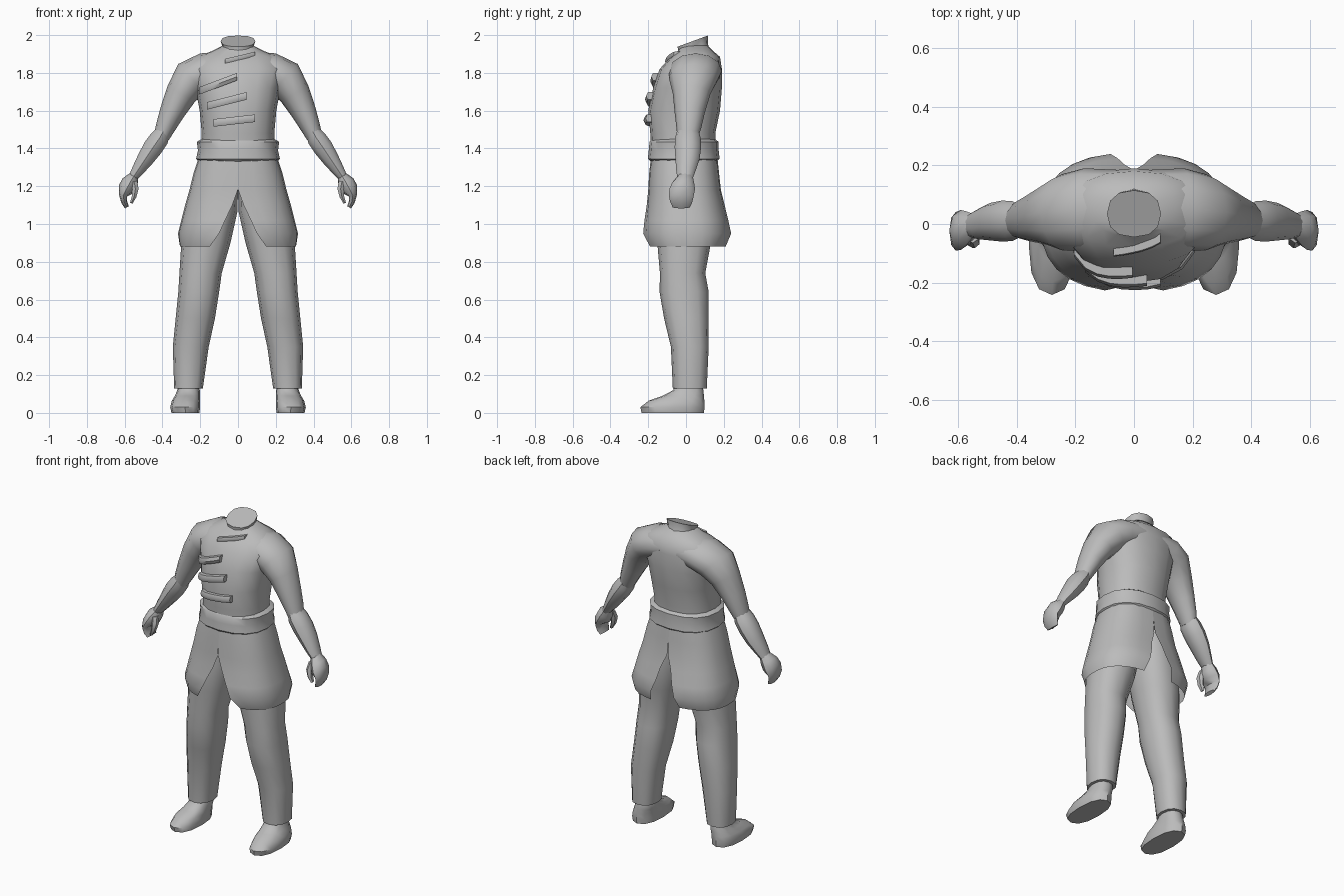
import bpy, bmesh, math
from mathutils import Vector

if "Cube" in bpy.data.objects:
    bpy.data.objects.remove(bpy.data.objects["Cube"])

grey = bpy.data.materials.new("plain grey")
grey.diffuse_color = (0.5, 0.5, 0.5, 1)
grey.use_nodes = True
grey.node_tree.nodes["Principled BSDF"].inputs["Base Color"].default_value = grey.diffuse_color


def finish(name, bm, angle=45):
    bmesh.ops.recalc_face_normals(bm, faces=bm.faces)
    me = bpy.data.meshes.new(name)
    bm.to_mesh(me)
    bm.free()
    me.materials.append(grey)
    ob = bpy.data.objects.new(name, me)
    bpy.context.collection.objects.link(ob)
    bpy.ops.object.select_all(action='DESELECT')
    ob.select_set(True)
    bpy.context.view_layer.objects.active = ob
    bpy.ops.object.shade_smooth_by_angle(angle=math.radians(angle))
    return ob


def loft(name, rings, closed=True, caps=True, angle=45):
    bm = bmesh.new()
    vs = [[bm.verts.new(p) for p in r] for r in rings]
    n = len(vs[0])
    for a, b in zip(vs, vs[1:]):
        for i in range(n if closed else n - 1):
            j = (i + 1) % n
            bm.faces.new((a[i], a[j], b[j], b[i]))
    if caps:
        bm.faces.new(vs[0])
        bm.faces.new(vs[-1])
    return finish(name, bm, angle)


def power(v, e):
    return math.copysign(abs(v) ** e, v)


def oval(z, cx, cy, rx, ry, n=16, tilt=0, e=0.85):
    """Level ring; tilt raises it towards the back."""
    pts = []
    for i in range(n):
        a = 2 * math.pi * i / n
        dy = ry * power(math.sin(a), e)
        pts.append((cx + rx * power(math.cos(a), e), cy + dy, z + tilt * dy))
    return pts


def tube(name, path, side, n=10):
    """Limb through points (x, y, z, thickness, depth along y)."""
    rings = []
    for i, (x, y, z, r, ry) in enumerate(path):
        p, q = path[max(i - 1, 0)], path[min(i + 1, len(path) - 1)]
        t = (Vector(q[:3]) - Vector(p[:3])).normalized()
        e1 = Vector((0, 1, 0))
        e2 = t.cross(e1).normalized()
        ring = []
        for k in range(n):
            a = 2 * math.pi * k / n
            v = Vector((x, y, z)) + e1 * ry * math.cos(a) + e2 * r * math.sin(a)
            ring.append((v.x * side, v.y, v.z))
        rings.append(ring)
    return loft(name, rings)


def lerp(table, z):
    """Interpolate rows (z, values...) sorted by falling z."""
    if z >= table[0][0]:
        return table[0][1:]
    for a, b in zip(table, table[1:]):
        if z >= b[0]:
            t = (a[0] - z) / (a[0] - b[0])
            return [u + (v - u) * t for u, v in zip(a[1:], b[1:])]
    return table[-1][1:]


# Jacket body: z, centre y, half width, half depth
body = [(1.945, .045, .08, .07), (1.915, .05, .14, .095), (1.885, .05, .215, .13),
        (1.82, .025, .255, .165), (1.72, .008, .225, .182), (1.6, -.01, .203, .19),
        (1.48, -.017, .192, .172), (1.36, -.015, .2, .17)]
loft("jacket_body", [oval(z, 0, cy, rx, ry) for z, cy, rx, ry in body])


def front_y(x, z):
    cy, rx, ry = lerp(body, z)
    c = min(abs(x) / rx, .98) ** (1 / .85)
    return cy - ry * math.sqrt(1 - c * c) ** .85


# Standing collar, higher at the back
loft("collar", [oval(1.885, 0, .045, .1, .095, 12, .2), oval(1.92, 0, .04, .076, .078, 12, .3),
                oval(1.968, 0, .035, .092, .08, 12, .37)])

# Waist sash
loft("sash", [oval(z, 0, cy, rx, ry) for z, cy, rx, ry in
              [(1.455, -.015, .185, .16), (1.435, -.01, .218, .183), (1.39, -.012, .212, .185),
               (1.345, -.012, .222, .19), (1.325, -.012, .2, .17)]])


def strap(name, p, q, h, out, steps=5):
    """Raised bar following the chest from p to q (x, z)."""
    rings = []
    for i in range(steps + 1):
        t = i / steps
        x, z = p[0] + (q[0] - p[0]) * t, p[1] + (q[1] - p[1]) * t
        y = front_y(x, z)
        rings.append([(x, y + .02, z - h), (x, y - out * .7, z - h), (x, y - out, z),
                      (x, y - out * .7, z + h), (x, y + .02, z + h)])
    return loft(name, rings, angle=50)


# Three front fastenings and the overlapping lapel edge
for i, (p, q) in enumerate([((-.205, 1.705), (-.005, 1.78)), ((-.165, 1.625), (.045, 1.678)),
                            ((-.13, 1.535), (.09, 1.56))]):
    strap(f"fastening_{i + 1}", p, q, .02, .03)
strap("lapel_edge", (-.07, 1.862), (.09, 1.9), .012, .014)

# Skirt: z, half width, front y, back y, front gap, back gap
skirt = [(1.36, .205, -.185, .165, 0, 0), (1.27, .235, -.195, .175, 0, 0),
         (1.18, .257, -.2, .185, .001, .003), (1.1, .28, -.208, .205, .03, .035),
         (1.02, .3, -.222, .225, .068, .055), (.95, .318, -.232, .242, .1, .08),
         (.88, .308, -.205, .215, .15, .1)]

for side, label in ((1, "left"), (-1, "right")):
    # Skirt panel wrapping from the front slit to the back slit
    rings = []
    for z, rx, yf, yb, gf, gb in skirt:
        e, cy = .8, (yf + yb) / 2
        a0 = -math.pi / 2 + math.asin((gf / rx) ** (1 / e))
        a1 = math.pi / 2 - math.asin((gb / rx) ** (1 / e))
        ring = []
        for k in range(13):
            a = a0 + (a1 - a0) * k / 12
            ring.append((side * rx * power(math.cos(a), e), cy + (yb - yf) / 2 * power(math.sin(a), e), z))
        rings.append(ring)
    loft(label + "_skirt_panel", rings, closed=False, caps=False)

    # Trouser leg: z, x, y, half width, half depth
    leg = [(1.25, .09, 0, .09, .13), (1.07, .142, -.005, .14, .15), (.9, .17, -.01, .13, .142),
           (.74, .198, -.018, .112, .12), (.64, .208, -.01, .108, .13), (.5, .226, .002, .104, .118),
           (.35, .25, .02, .095, .1), (.13, .262, .02, .076, .09)]
    loft(label + "_trouser_leg", [oval(z, x * side, y, rx, ry, 12) for z, x, y, rx, ry in leg])

    # Shoe
    shoe = [(.17, .262, .015, .05, .065), (.12, .262, .012, .06, .08), (.09, .268, -.015, .066, .11),
            (.065, .276, -.05, .074, .147), (.03, .28, -.072, .079, .17), (0, .278, -.07, .074, .165)]
    loft(label + "_shoe", [oval(z, x * side, y, rx, ry, 12) for z, x, y, rx, ry in shoe])

    # Sleeve from inside the shoulder to the elbow
    tube(label + "_upper_sleeve", [
        (.06, .06, 1.83, .085, .125), (.17, .05, 1.81, .098, .14), (.245, .04, 1.77, .105, .13),
        (.3, .03, 1.69, .084, .1), (.35, .02, 1.59, .066, .08), (.385, .015, 1.51, .052, .066),
        (.405, .01, 1.46, .042, .055)], side, 12)
    # Forearm
    tube(label + "_forearm", [
        (.39, .01, 1.5, .035, .055), (.415, .01, 1.455, .053, .068), (.45, .01, 1.405, .055, .07),
        (.49, .008, 1.345, .047, .064), (.53, 0, 1.285, .035, .052), (.56, -.005, 1.24, .024, .04)], side)
    # Hand with curled fingers and thumb
    tube(label + "_hand", [
        (.55, -.005, 1.255, .026, .04), (.572, -.015, 1.22, .045, .058), (.59, -.02, 1.185, .045, .068),
        (.608, -.025, 1.15, .022, .066), (.602, -.025, 1.115, .016, .058), (.588, -.025, 1.088, .012, .045)], side, 8)
    tube(label + "_thumb", [
        (.55, -.04, 1.225, .02, .025), (.543, -.055, 1.185, .019, .027), (.55, -.06, 1.145, .014, .022),
        (.565, -.06, 1.11, .008, .014)], side, 6)
